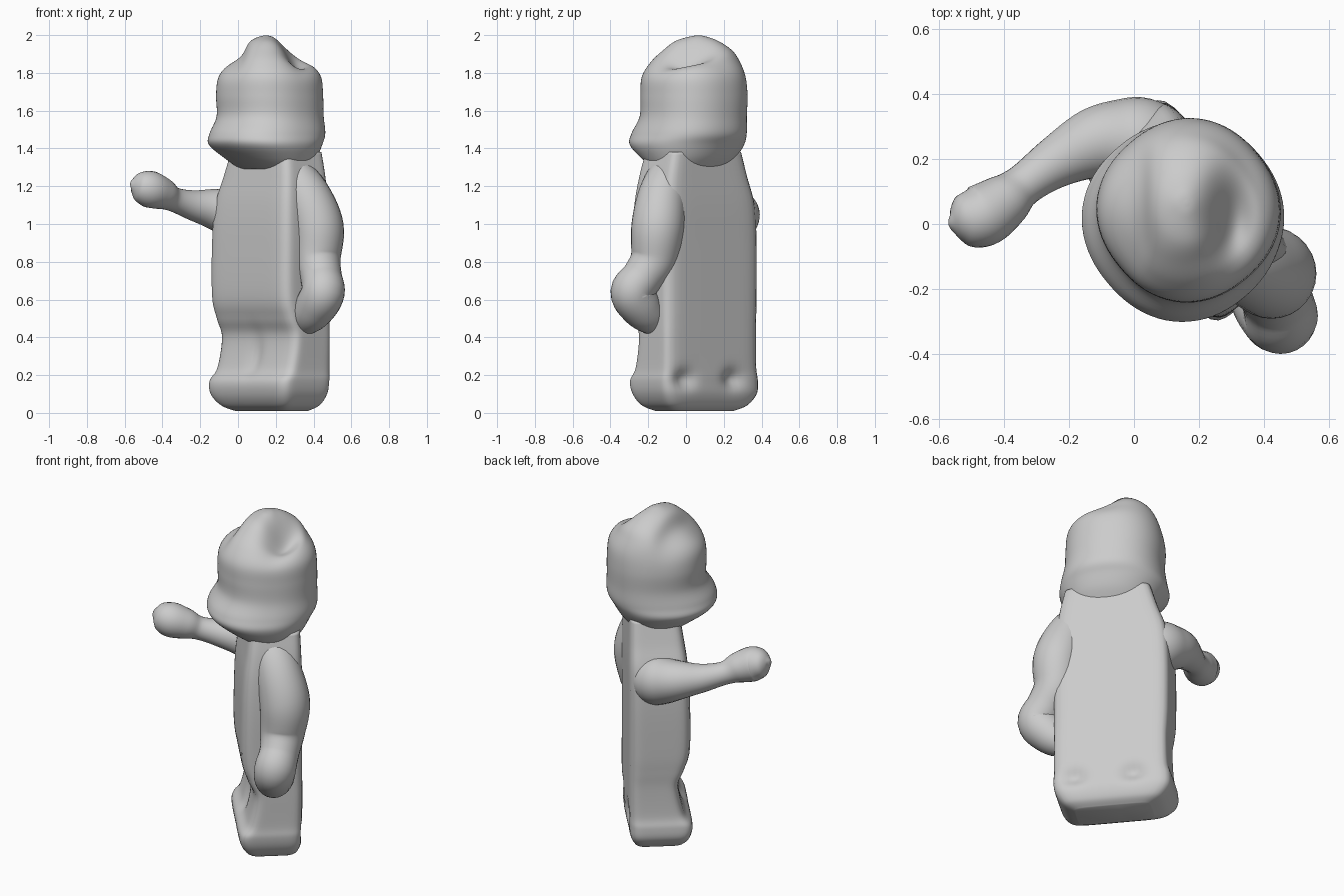
import bpy, bmesh, math
from mathutils import Vector, Matrix

if "Cube" in bpy.data.objects:
    bpy.data.objects.remove(bpy.data.objects["Cube"])

clay = bpy.data.materials.new("grey_clay")
clay.use_nodes = True
clay.diffuse_color = (0.6, 0.6, 0.6, 1)
clay.node_tree.nodes["Principled BSDF"].inputs["Base Color"].default_value = (0.6, 0.6, 0.6, 1)

TURN = Matrix.Rotation(math.radians(-50), 3, "Z")  # the figure stands turned to its side


def smooth_path(keys, steps=6):
    """Catmull-Rom interpolation of equal-length tuples."""
    k = [Vector(p) for p in keys]
    k = [k[0]] + k + [k[-1]]
    out = []
    for a, b, c, d in zip(k, k[1:], k[2:], k[3:]):
        for i in range(steps):
            t = i / steps
            out.append(0.5 * (2 * b + (c - a) * t + (2 * a - 5 * b + 4 * c - d) * t ** 2
                              + (3 * b - a - 3 * c + d) * t ** 3))
    return out + [k[-1]]


def skin(name, rings, dents=()):
    """Bridge rings of points into a closed, smooth object, then press in dents."""
    bm = bmesh.new()
    loops = [[bm.verts.new(p) for p in ring] for ring in rings]
    for low, high in zip(loops, loops[1:]):
        for i in range(len(low)):
            bm.faces.new((low[i - 1], low[i], high[i], high[i - 1]))
    bm.faces.new(loops[0])
    bm.faces.new(loops[-1])
    for centre, radii, push in dents:
        for v in bm.verts:
            d = sum(((v.co[i] - centre[i]) / radii[i]) ** 2 for i in range(3))
            v.co += Vector(push) * math.exp(-d)
    bmesh.ops.recalc_face_normals(bm, faces=bm.faces)
    mesh = bpy.data.meshes.new(name)
    bm.to_mesh(mesh)
    bm.free()
    mesh.materials.append(clay)
    mesh.shade_smooth()
    obj = bpy.data.objects.new(name, mesh)
    bpy.context.collection.objects.link(obj)


def loft(name, sections, power, dents=(), count=80):
    """Stack rounded sections (z, right, left, front, back), turned into place."""
    rings = []
    for z, x0, x1, y0, y1 in smooth_path(sections):
        ring = []
        for i in range(count):
            a = 2 * math.pi * i / count
            c, s = math.cos(a), math.sin(a)
            r = (abs(c) ** power + abs(s) ** power) ** (-1 / power)
            ring.append(TURN @ Vector(((x0 + x1) / 2 + r * c * (x1 - x0) / 2,
                                       (y0 + y1) / 2 + r * s * (y1 - y0) / 2, z)))
        rings.append(ring)
    skin(name, rings, dents)


def limb(name, path, count=28):
    """Round tube through points (x, y, z, radius)."""
    pts = smooth_path(path)
    rings = []
    for i, p in enumerate(pts):
        along = (pts[min(i + 1, len(pts) - 1)] - pts[max(i - 1, 0)]).to_3d()
        q = Vector((0, 1, 0)).cross(along).normalized()
        w = along.cross(q).normalized()
        rings.append([p.to_3d() + max(p.w, 0.005) * (q * math.cos(a) + w * math.sin(a))
                      for a in (2 * math.pi * j / count for j in range(count))])
    skin(name, rings)


# Slab body with a foot ledge in front, heel dimples behind and a leg groove
dimple = (0.06, 0.06, 0.05)
inward = TURN @ Vector((0, -0.035, 0))
heels = [(TURN @ Vector((x, 0.33, 0.18)), dimple, inward) for x in (-0.05, 0.28)]
groove = (TURN @ Vector((0.09, 0.04, 0.3)), (0.05, 0.05, 0.12), TURN @ Vector((0, 0.02, 0)))
loft("body", [
    (0.01, -0.13, 0.29, 0.07, 0.26),
    (0.04, -0.20, 0.35, 0.02, 0.30),
    (0.10, -0.25, 0.39, -0.015, 0.325),
    (0.17, -0.255, 0.405, -0.02, 0.33),
    (0.24, -0.24, 0.40, 0.025, 0.33),
    (0.40, -0.235, 0.40, 0.055, 0.33),
    (0.50, -0.24, 0.40, 0.02, 0.33),
    (0.62, -0.245, 0.40, -0.01, 0.33),
    (0.90, -0.245, 0.40, -0.01, 0.33),
    (1.10, -0.23, 0.39, 0.0, 0.33),
    (1.25, -0.18, 0.37, 0.02, 0.325),
    (1.38, -0.14, 0.34, 0.04, 0.32)], 8, heels + [groove])

# Head with a flared lower rim and a pinched, dented crown
loft("head", [
    (1.29, -0.11, 0.32, 0.02, 0.31),
    (1.35, -0.16, 0.36, -0.08, 0.36),
    (1.42, -0.21, 0.39, -0.17, 0.40),
    (1.48, -0.205, 0.38, -0.17, 0.43),
    (1.57, -0.195, 0.355, -0.12, 0.43),
    (1.68, -0.20, 0.35, -0.12, 0.43),
    (1.78, -0.19, 0.34, -0.115, 0.42),
    (1.86, -0.165, 0.29, -0.075, 0.38),
    (1.92, -0.12, 0.23, -0.02, 0.34),
    (1.97, -0.05, 0.17, 0.05, 0.27),
    (1.995, 0.015, 0.095, 0.125, 0.20),
    (2.0, 0.05, 0.06, 0.16, 0.17)], 2.2, [
    ((0.30, 0.02, 1.91), (0.075, 0.13, 0.2), (0, 0, -0.12)),
    ((-0.03, 0.06, 1.90), (0.08, 0.25, 0.12), (0.045, 0, -0.03))])

# Arm raised forward, widening into the shoulder
limb("right_arm", [
    (0.18, 0.13, 0.98, 0.06),
    (0.11, 0.19, 1.00, 0.11),
    (0.03, 0.245, 1.04, 0.14),
    (-0.05, 0.255, 1.06, 0.128),
    (-0.13, 0.245, 1.08, 0.108),
    (-0.24, 0.19, 1.10, 0.08),
    (-0.34, 0.12, 1.13, 0.065),
    (-0.40, 0.07, 1.16, 0.085),
    (-0.47, 0.025, 1.185, 0.097),
    (-0.53, 0.015, 1.20, 0.075),
    (-0.56, 0.01, 1.205, 0.035),
    (-0.57, 0.01, 1.205, 0.008)])

# Arm hanging at the side, ending in a fist
limb("left_arm", [
    (0.22, -0.06, 1.38, 0.05),
    (0.29, -0.09, 1.26, 0.11),
    (0.37, -0.13, 1.13, 0.13),
    (0.42, -0.15, 0.98, 0.14),
    (0.42, -0.17, 0.82, 0.125),
    (0.44, -0.23, 0.72, 0.11),
    (0.45, -0.285, 0.64, 0.115),
    (0.41, -0.24, 0.56, 0.11),
    (0.36, -0.18, 0.49, 0.085),
    (0.31, -0.13, 0.42, 0.03)])
